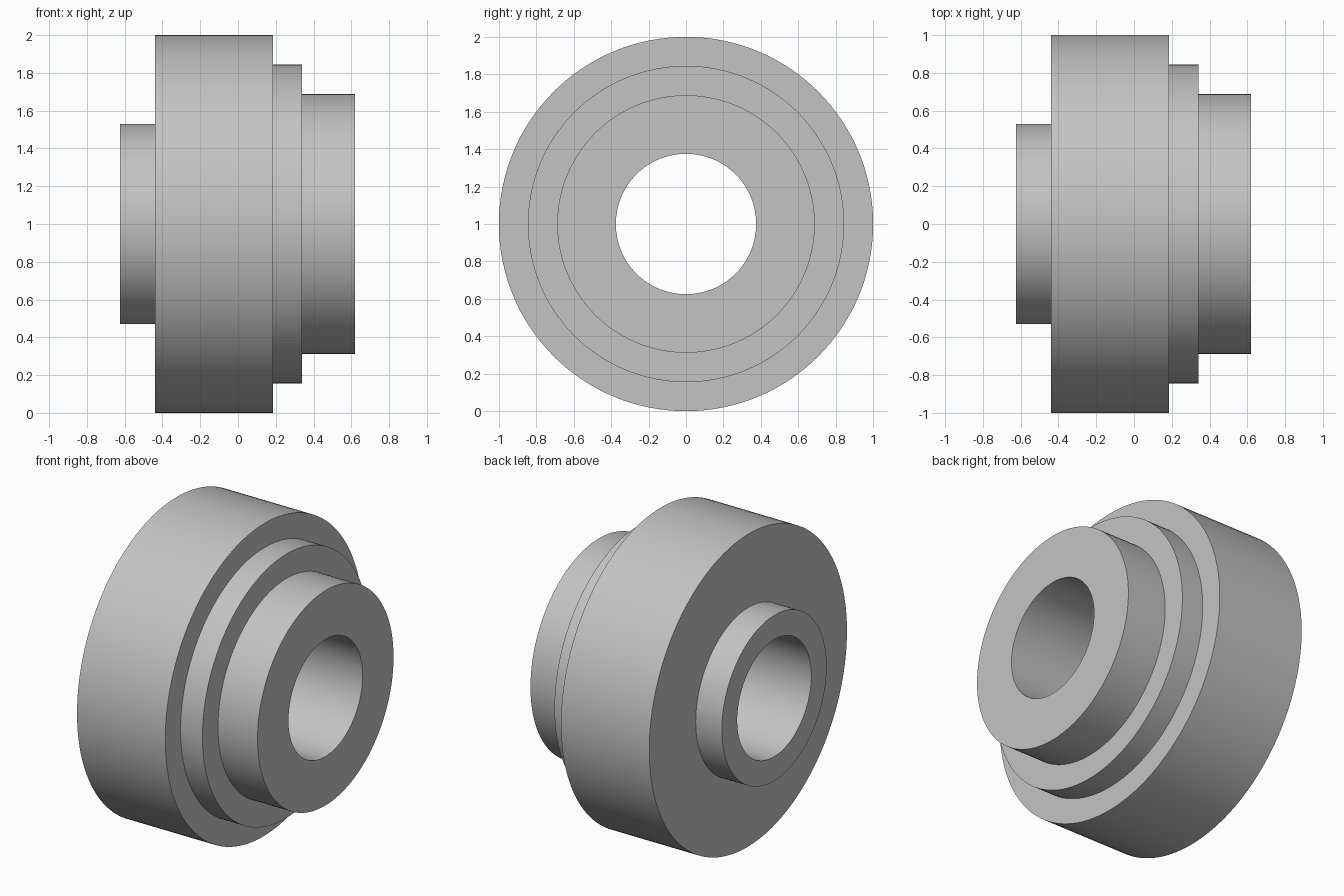
import bpy, bmesh
from math import tau
from mathutils import Vector, Matrix

cube = bpy.data.objects.get("Cube")
if cube:
    bpy.data.objects.remove(cube, do_unlink=True)

SEGMENTS = 128
BORE = 0.375

# Plain grey metal
grey = bpy.data.materials.new("grey_metal")
grey.use_nodes = True
colour = (0.55, 0.55, 0.55, 1)
grey.diffuse_color = colour
grey.node_tree.nodes["Principled BSDF"].inputs["Base Color"].default_value = colour

# Steps along the axle: (start x, end x, radius)
steps = [(-0.625, -0.44, 0.53),   # left hub
         (-0.44, 0.185, 1.0),     # main disc
         (0.185, 0.34, 0.845),    # shoulder
         (0.34, 0.62, 0.688)]     # right hub

# Closed half section: bore line plus the stepped outside
profile = [(steps[0][0], BORE)]
for start, end, radius in steps:
    profile += [(start, radius), (end, radius)]
profile.append((steps[-1][1], BORE))

# Spin the section around the axle
bm = bmesh.new()
verts = [bm.verts.new((x, 0, r)) for x, r in profile]
edges = [bm.edges.new((verts[i - 1], verts[i])) for i in range(len(verts))]
bmesh.ops.spin(bm, geom=verts + edges, cent=(0, 0, 0), axis=(1, 0, 0),
               angle=tau, steps=SEGMENTS, use_merge=True)
bmesh.ops.remove_doubles(bm, verts=bm.verts, dist=0.0001)
bmesh.ops.recalc_face_normals(bm, faces=bm.faces)
bmesh.ops.transform(bm, matrix=Matrix.Translation(Vector((0, 0, 1))), verts=bm.verts)
mesh = bpy.data.meshes.new("stepped_bushing")
bm.to_mesh(mesh)
bm.free()
mesh.materials.append(grey)

bushing = bpy.data.objects.new("stepped_bushing", mesh)
bpy.context.collection.objects.link(bushing)
bpy.context.view_layer.objects.active = bushing
bushing.select_set(True)
bpy.ops.object.shade_smooth_by_angle()
